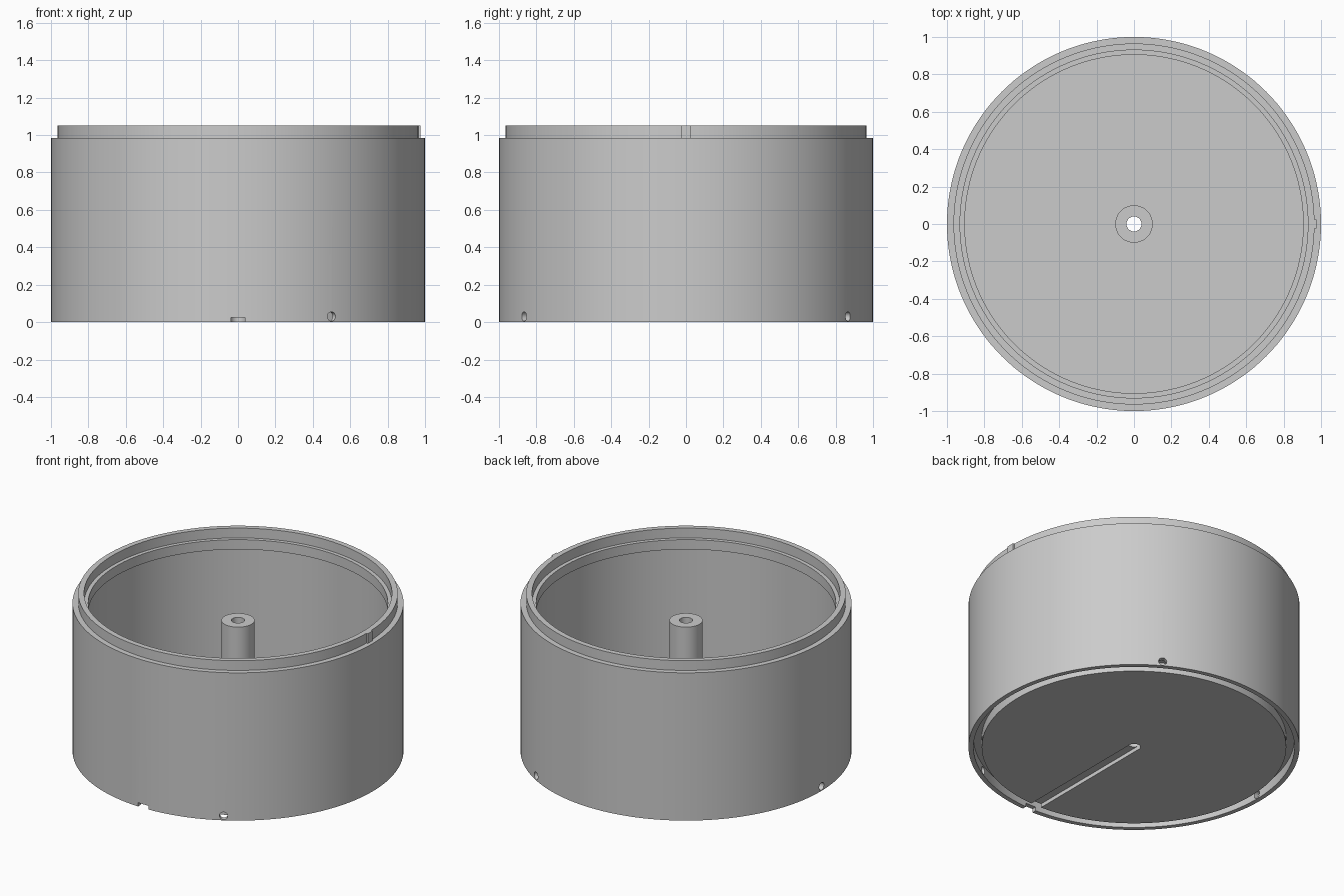
import bpy
import bmesh
import math
from mathutils import Matrix, Vector

SEGMENTS = 144

old = bpy.data.objects.get("Cube")
if old:
    bpy.data.objects.remove(old, do_unlink=True)

grey = bpy.data.materials.new("plain grey")
grey.use_nodes = True
grey.diffuse_color = (0.6, 0.6, 0.6, 1)
grey.node_tree.nodes["Principled BSDF"].inputs["Base Color"].default_value = grey.diffuse_color


def add_object(name, bm):
    bmesh.ops.recalc_face_normals(bm, faces=bm.faces)
    mesh = bpy.data.meshes.new(name)
    bm.to_mesh(mesh)
    bm.free()
    mesh.materials.append(grey)
    obj = bpy.data.objects.new(name, mesh)
    bpy.context.collection.objects.link(obj)
    return obj


def lathe(name, profile):
    """Turn a closed (radius, height) profile around the z axis."""
    bm = bmesh.new()
    rings = []
    for i in range(SEGMENTS):
        a = math.tau * i / SEGMENTS
        rings.append([bm.verts.new((r * math.cos(a), r * math.sin(a), z)) for r, z in profile])
    n = len(profile)
    for i, ring in enumerate(rings):
        after = rings[(i + 1) % SEGMENTS]
        for j in range(n):
            k = (j + 1) % n
            bm.faces.new((ring[j], after[j], after[k], ring[k]))
    return add_object(name, bm)


def box(name, low, high):
    bm = bmesh.new()
    low, high = Vector(low), Vector(high)
    place = Matrix.Translation((low + high) / 2) @ Matrix.Diagonal((*(high - low), 1))
    bmesh.ops.create_cube(bm, size=1, matrix=place)
    return add_object(name, bm)


def pin_cutter(angle):
    """Short radial cylinder through the lower rim."""
    bm = bmesh.new()
    place = (Matrix.Rotation(angle, 4, "Z") @ Matrix.Translation((1, 0, 0.03))
             @ Matrix.Rotation(math.pi / 2, 4, "Y"))
    bmesh.ops.create_cone(bm, cap_ends=True, segments=24, radius1=0.025,
                          radius2=0.025, depth=0.14, matrix=place)
    return add_object("pin_hole_cutter", bm)


# Cup: bored centre post, floor, inner ridge, stepped lip, shoulder, bottom groove
cup = lathe("cup_body", [
    (0.04, 0), (0.04, 0.87), (0.1, 0.87), (0.1, 0.1),
    (0.93, 0.1), (0.93, 0.92), (0.905, 0.92), (0.905, 0.985),
    (0.93, 0.985), (0.93, 1.05), (0.965, 1.05), (0.965, 0.985),
    (1, 0.985), (1, 0), (0.97, 0), (0.97, 0.065), (0.92, 0.065), (0.92, 0),
])

# Cable slot from the bore to the front rim, and three pin holes
cutters = [box("slot_cutter", (-0.038, -1.1, -0.1), (0.038, -0.01, 0.025))]
cutters += [pin_cutter(math.radians(a)) for a in (60, 180, 300)]
bpy.context.view_layer.objects.active = cup
for cutter in cutters:
    cutter.hide_render = True
    cut = cup.modifiers.new("cut", "BOOLEAN")
    cut.operation = "DIFFERENCE"
    cut.solver = "EXACT"
    cut.object = cutter
    bpy.ops.object.modifier_apply(modifier=cut.name)
    bpy.data.objects.remove(cutter, do_unlink=True)

# Locating key on the lip
box("lip_key", (0.955, -0.025, 0.985), (0.975, 0.025, 1.05))

bpy.ops.object.select_all(action="DESELECT")
cup.select_set(True)
bpy.ops.object.shade_smooth_by_angle(angle=math.radians(30))
